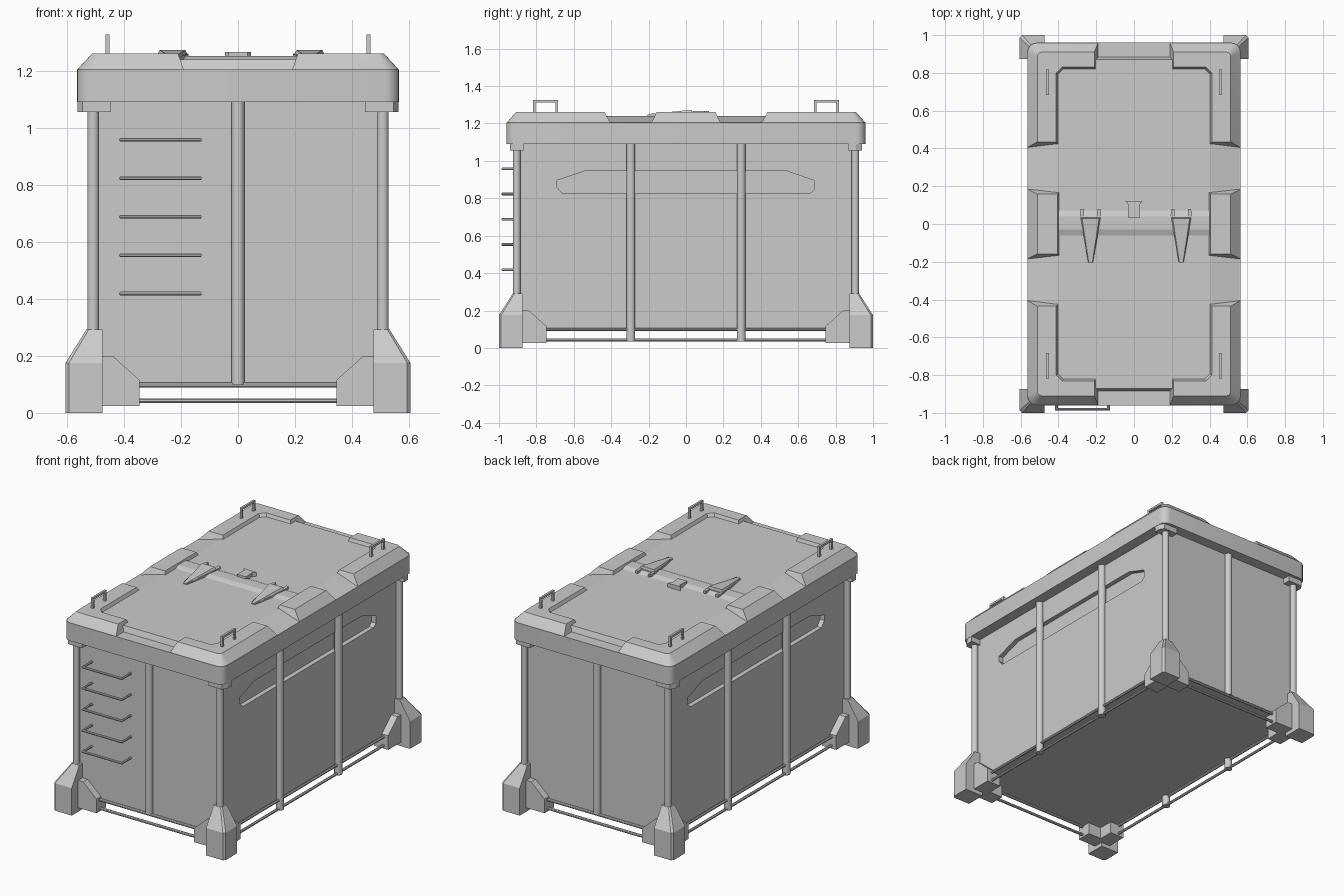
import bpy, bmesh, math
from mathutils import Vector

if "Cube" in bpy.data.objects:
    bpy.data.objects.remove(bpy.data.objects["Cube"])

grey = bpy.data.materials.new("plain grey")
grey.use_nodes = True
grey.diffuse_color = (0.6, 0.6, 0.6, 1)
grey.node_tree.nodes["Principled BSDF"].inputs["Base Color"].default_value = (0.6, 0.6, 0.6, 1)


def finish(name, bm, mirror="", smooth=False):
    bmesh.ops.recalc_face_normals(bm, faces=bm.faces)
    mesh = bpy.data.meshes.new(name)
    bm.to_mesh(mesh)
    bm.free()
    ob = bpy.data.objects.new(name, mesh)
    bpy.context.collection.objects.link(ob)
    mesh.materials.append(grey)
    if mirror:
        mod = ob.modifiers.new("mirror", "MIRROR")
        mod.use_axis = ["x" in mirror, "y" in mirror, False]
        mod.use_mirror_merge = False
    if smooth:
        bpy.ops.object.select_all(action="DESELECT")
        ob.select_set(True)
        bpy.context.view_layer.objects.active = ob
        bpy.ops.object.shade_smooth_by_angle(angle=math.radians(35))
    return ob


def skin(bm, rings):
    """Join rings of equal length into a closed solid."""
    loops = [[bm.verts.new(p) for p in ring] for ring in rings]
    for a, b in zip(loops, loops[1:]):
        for i in range(len(a)):
            j = (i + 1) % len(a)
            bm.faces.new((a[i], a[j], b[j], b[i]))
    bm.faces.new(loops[0])
    bm.faces.new(loops[-1])


def stack(name, levels, mirror="", smooth=False):
    """Solid from outlines (x, y) at rising heights."""
    bm = bmesh.new()
    skin(bm, [[(x, y, z) for x, y in pts] for z, pts in levels])
    return finish(name, bm, mirror, smooth)


def prism(name, pts, axis, lo, hi, mirror=""):
    """Side profile (u, z) pushed along x or y."""
    bm = bmesh.new()
    skin(bm, [[(d, u, z) if axis == "x" else (u, d, z) for u, z in pts] for d in (lo, hi)])
    return finish(name, bm, mirror)


def rect(x0, x1, y0, y1):
    return [(x0, y0), (x1, y0), (x1, y1), (x0, y1)]


def box(name, x0, x1, y0, y1, z0, z1, mirror=""):
    return stack(name, [(z0, rect(x0, x1, y0, y1)), (z1, rect(x0, x1, y0, y1))], mirror)


def tube(name, path, r, sides=12, mirror=""):
    """Rod along a path of axis-aligned runs, with mitred corners."""
    path = [Vector(p) for p in path]
    runs = [(b - a).normalized() for a, b in zip(path, path[1:])]
    side = runs[0].cross(runs[1]) if len(runs) > 1 else runs[0].orthogonal().normalized()
    rings = []
    for i, p in enumerate(path):
        d0, d1 = runs[max(i - 1, 0)], runs[min(i, len(runs) - 1)]
        out = d0.cross(side)
        if d0 != d1:
            out = out + d1.cross(side)
        ring = []
        for k in range(sides):
            t = 2 * math.pi * (k + 0.5) / sides
            ring.append(p + side * (r * math.cos(t)) + out * (r * math.sin(t)))
        rings.append(ring)
    bm = bmesh.new()
    skin(bm, rings)
    return finish(name, bm, mirror, smooth=sides > 4)


def arc(cx, cy, r, steps=5):
    return [(cx + r * math.cos(math.pi / 2 * i / steps), cy + r * math.sin(math.pi / 2 * i / steps))
            for i in range(steps + 1)]


# Container body with a recessed panel in each long side
body = box("body", -0.495, 0.495, -0.89, 0.89, 0.1, 1.12)
recess = [(-0.69, 0.86), (-0.66, 0.825), (0.66, 0.825), (0.685, 0.845),
          (0.685, 0.895), (0.54, 0.945), (-0.54, 0.945), (-0.69, 0.895)]
for s in (-1, 1):
    cutter = prism("recess_cutter", recess, "x", s * 0.465, s * 0.6)
    mod = body.modifiers.new("recess", "BOOLEAN")
    mod.operation = "DIFFERENCE"
    mod.solver = "EXACT"
    mod.object = cutter
    bpy.context.view_layer.objects.active = body
    bpy.ops.object.modifier_apply(modifier="recess")
    bpy.data.objects.remove(cutter)

# Upright poles
tube("corner_poles", [(0.508, 0.905, 0.2), (0.508, 0.905, 1.1)], 0.021, 16, "xy")
tube("end_poles", [(0, 0.895, 0.1), (0, 0.895, 1.1)], 0.023, 16, "y")
tube("side_poles", [(0.503, 0.295, 0.035), (0.503, 0.295, 1.1)], 0.024, 16, "xy")

# Bottom rails
for z in (0.043, 0.098):
    tube("end_rails", [(-0.48, 0.9, z), (0.48, 0.9, z)], 0.009, 8, "y")
    tube("side_rails", [(0.505, -0.88, z), (0.505, 0.88, z)], 0.009, 8, "x")


# Corner feet and their gussets
def foot_outline(x, y, c):
    return [(0.475, 0.873), (x, 0.873), (x, y - c), (x - c, y), (0.475, y)]


stack("corner_feet", [(0, foot_outline(0.605, 1.0, 0.012)), (0.175, foot_outline(0.605, 1.0, 0.012)),
                      (0.292, foot_outline(0.532, 0.925, 0.008))], "xy")
for name, axis, edge, lo, hi in (("end_gussets", "y", 0.48, 0.84, 0.935),
                                 ("side_gussets", "x", 0.88, 0.44, 0.54)):
    profile = [(edge, 0.025), (edge - 0.135, 0.025), (edge - 0.135, 0.115), (edge - 0.04, 0.2), (edge, 0.2)]
    prism(name, profile, axis, lo, hi, "xy")

# Lid tray with rounded corners, and sockets over the corner poles
quarter = arc(0.515, 0.91, 0.05)
outline = quarter + [(-x, y) for x, y in reversed(quarter)]
outline += [(-x, -y) for x, y in outline]
stack("lid", [(1.09, outline), (1.205, outline)], smooth=True)
socket = [(0.445, 0.87), (0.563, 0.87), (0.563, 0.91), (0.545, 0.94), (0.445, 0.94)]
stack("pole_sockets", [(1.055, socket), (1.1, socket)], "xy")

# Lid centre panel, sloping gently to the long sides
stack("lid_panel", [(1.203, rect(-0.565, 0.565, -0.885, 0.885)), (1.24, rect(-0.41, 0.41, -0.87, 0.87))])

# Raised rim pieces: corner brackets and side blocks
low = [(0.565, 0.405)] + arc(0.515, 0.91, 0.05) + [(0.19, 0.96), (0.19, 0.805), (0.36, 0.805), (0.385, 0.78), (0.385, 0.405)]
high = [(0.512, 0.435)] + arc(0.488, 0.886, 0.024) + [(0.21, 0.91), (0.21, 0.83), (0.38, 0.83), (0.412, 0.8), (0.412, 0.435)]
stack("lid_corner_brackets", [(1.203, low), (1.26, high)], "xy", True)
stack("lid_side_blocks", [(1.203, rect(0.385, 0.565, -0.185, 0.185)), (1.26, rect(0.405, 0.512, -0.158, 0.158))], "x")

# Centre bar and the two latches on it
prism("lid_bar", [(-0.075, 1.235), (0.085, 1.235), (0.04, 1.252), (-0.03, 1.252)], "x", -0.4, 0.4)
for s in (-1, 1):
    cx = s * 0.23 if s < 0 else 0.25
    blade = [(-0.012, -0.205), (0.012, -0.205), (0.057, 0.035), (0.052, 0.08), (0.036, 0.08),
             (0.036, 0.035), (-0.036, 0.035), (-0.036, 0.08), (-0.052, 0.08), (-0.057, 0.035)]
    bm = bmesh.new()
    skin(bm, [[(cx + x, y, 1.257 + 0.05 * y - d) for x, y in blade] for d in (0.016, 0)])
    skin(bm, [[(cx + x * k, y, z) for x, y in ((-0.012, -0.205), (0.012, -0.205), (0.057, 0.035), (-0.057, 0.035))]
              for k, z in ((1, 1.25), (0.6, 1.272))][:1] +
         [[(cx + x, y, z) for x, y, z in ((-0.01, -0.2, 1.25), (0.01, -0.2, 1.25), (0.045, 0.03, 1.273), (-0.045, 0.03, 1.273))]])
    finish("latch", bm)
    clip = [(-0.033, 0.035), (0.033, 0.035), (0.028, 0.1), (0.046, 0.123), (-0.046, 0.123), (-0.028, 0.1)]
    stack("latch_clip", [(1.235, clip), (1.266, clip)])

# Lifting handles on the lid
tube("lid_handles", [(0.458, 0.69, 1.25), (0.458, 0.69, 1.32), (0.458, 0.812, 1.32), (0.458, 0.812, 1.25)],
     0.0095, 4, "xy")

# Ladder rungs on the front
for i in range(5):
    z = 0.418 + 0.135 * i
    tube("ladder_rung", [(-0.41, -0.88, z), (-0.41, -0.98, z), (-0.135, -0.98, z), (-0.135, -0.88, z)], 0.0075, 8)
